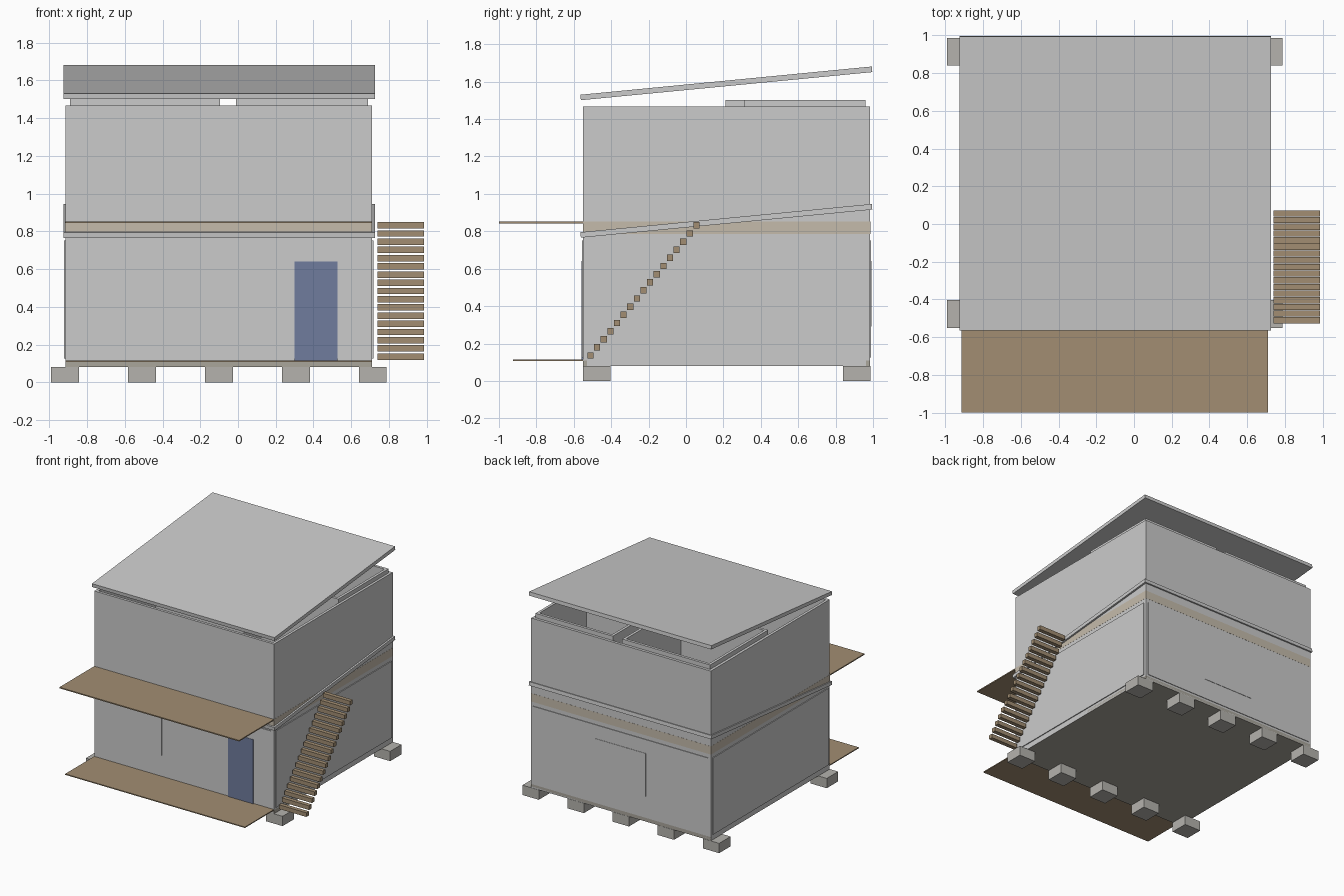
import bpy, bmesh, math

if "Cube" in bpy.data.objects:
    bpy.data.objects.remove(bpy.data.objects["Cube"])


def material(name, color):
    m = bpy.data.materials.new(name)
    m.diffuse_color = color
    m.use_nodes = True
    m.node_tree.nodes["Principled BSDF"].inputs["Base Color"].default_value = m.diffuse_color
    return m


WOOD = material("wood", (0.36, 0.27, 0.17, 1))
JOIST = material("pale_timber", (0.56, 0.50, 0.41, 1))
BLUE = material("door_blue", (0.16, 0.20, 0.34, 1))
FOOT = material("concrete", (0.46, 0.45, 0.42, 1))
DARK = material("underfloor", (0.40, 0.38, 0.33, 1))


def prism(name, profile, x0, x1, mat=None):
    """Extrude a (y, z) profile along x."""
    bm = bmesh.new()
    f = bm.faces.new([bm.verts.new((x0, y, z)) for y, z in profile])
    ext = bmesh.ops.extrude_face_region(bm, geom=[f])
    moved = [v for v in ext["geom"] if isinstance(v, bmesh.types.BMVert)]
    bmesh.ops.translate(bm, verts=moved, vec=(x1 - x0, 0, 0))
    bmesh.ops.recalc_face_normals(bm, faces=bm.faces)
    me = bpy.data.meshes.new(name)
    bm.to_mesh(me)
    bm.free()
    ob = bpy.data.objects.new(name, me)
    bpy.context.collection.objects.link(ob)
    if mat:
        me.materials.append(mat)
    return ob


def box(name, x, y, z, mat=None):
    return prism(name, [(y[0], z[0]), (y[1], z[0]), (y[1], z[1]), (y[0], z[1])], x[0], x[1], mat)


def ring(name, x, y, z, t):
    """Four upright walls around a rectangle."""
    box(name + "_front", x, (y[0], y[0] + t), z)
    box(name + "_back", x, (y[1] - t, y[1]), z)
    box(name + "_left", (x[0], x[0] + t), (y[0] + t, y[1] - t), z)
    box(name + "_right", (x[1] - t, x[1]), (y[0] + t, y[1] - t), z)


X, Y = (-0.915, 0.71), (-0.55, 0.985)

# footings
for i in range(5):
    cx = -0.917 + i * 0.4078
    for y, side in ((-0.55, "front"), (0.84, "back")):
        box("footing_" + side, (cx - 0.074, cx + 0.074), (y, y + 0.147), (0, 0.08), FOOT)

# floors
box("ground_floor", X, Y, (0.08, 0.11), DARK)
box("upper_floor", (X[0] - .001, X[1] + .001), (Y[0] - .001, Y[1] + .001), (0.785, 0.852), JOIST)

# outer walls, inner rooms and sloping roof for each storey
LIFT = 0.735
for name, z0, z1, dz in (("lower", 0.081, 0.785, 0), ("upper", 0.852, 1.467, LIFT)):
    ring(name + "_wall", X, Y, (z0, z1), 0.022)
    rz = (0.11 + dz, 0.766 + dz)
    ring(name + "_left_room", (-0.89, -0.095), (0.21, 0.96), rz, 0.022)
    ring(name + "_right_room", (-0.01, 0.69), (0.31, 0.96), rz, 0.022)
    roof = [(-0.562, 0.766), (0.996, 0.916), (0.993, 0.946), (-0.565, 0.795)]
    prism(name + "_roof", [(y, z + dz) for y, z in roof], -0.925, 0.725)

# front decks
box("lower_deck", X, (-0.925, -0.55), (0.107, 0.115), WOOD)
box("upper_deck", X, (-1.0, -0.55), (0.843, 0.852), WOOD)

# cladding panels on the lower storey
PZ = (0.125, 0.752)
box("front_panel", (-0.895, 0.69), (-0.555, -0.55), PZ)
box("back_panel", (-0.895, 0.69), (0.985, 0.99), PZ)
box("left_panel", (-0.922, -0.915), (-0.53, 0.965), PZ)
box("right_panel", (0.71, 0.717), (-0.53, 0.965), PZ)

# door and windows
box("front_door", (0.30, 0.527), (-0.558, -0.55), (0.113, 0.64), BLUE)
box("front_window", (-0.76, -0.30), (-0.558, -0.55), (0.29, 0.64))
box("back_window", (-0.33, 0.13), (0.985, 0.993), (0.29, 0.64))

# stair treads
for i in range(17):
    y, z = -0.527 + i * 0.0354, 0.119 + i * 0.0435
    box("stair_tread", (0.74, 0.987), (y, y + 0.033), (z, z + 0.034), WOOD)
